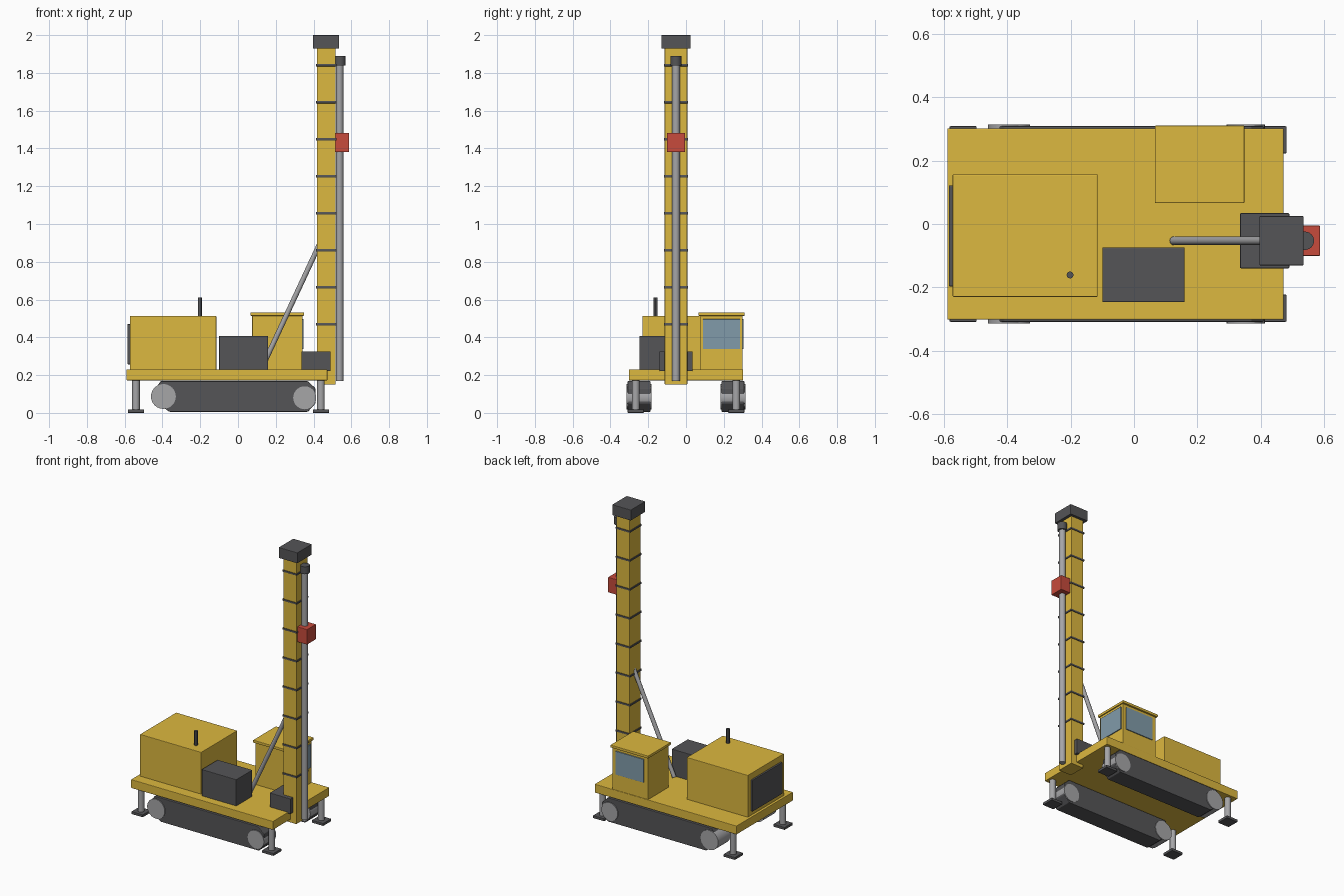
import bpy
from mathutils import Vector

if "Cube" in bpy.data.objects:
    bpy.data.objects.remove(bpy.data.objects["Cube"])


def material(name, rgb):
    m = bpy.data.materials.new(name)
    m.diffuse_color = (*rgb, 1)
    m.use_nodes = True
    m.node_tree.nodes["Principled BSDF"].inputs["Base Color"].default_value = m.diffuse_color
    return m


YELLOW = material("yellow_paint", (0.72, 0.48, 0.05))
DARK = material("dark_metal", (0.09, 0.09, 0.095))
STEEL = material("steel", (0.38, 0.38, 0.39))
RED = material("red_paint", (0.57, 0.07, 0.045))
GLASS = material("glass", (0.22, 0.33, 0.4))


def finish(ob, name, mat, bevel=0.0):
    ob.name = name
    ob.data.materials.append(mat)
    if bevel:
        mod = ob.modifiers.new("edge", 'BEVEL')
        mod.width = bevel
        mod.segments = 2
    return ob


def box(name, x, y, z, mat, bevel=0.003):
    """Box from (min, max) ranges."""
    bpy.ops.mesh.primitive_cube_add(size=1)
    ob = bpy.context.object
    ob.location = [(r[0] + r[1]) / 2 for r in (x, y, z)]
    ob.scale = [abs(r[1] - r[0]) for r in (x, y, z)]
    bpy.ops.object.transform_apply(location=False, rotation=False, scale=True)
    return finish(ob, name, mat, bevel)


def rod(name, a, b, radius, mat, sides=24):
    """Cylinder between two points."""
    a, b = Vector(a), Vector(b)
    bpy.ops.mesh.primitive_cylinder_add(vertices=sides, radius=radius, depth=(b - a).length,
                                        location=(a + b) / 2)
    ob = bpy.context.object
    ob.rotation_euler = (b - a).to_track_quat('Z', 'Y').to_euler()
    bpy.ops.object.shade_smooth_by_angle()
    return finish(ob, name, mat)


def prism(name, profile, y0, y1, mat):
    """Extrude an x-z profile along y."""
    n = len(profile)
    verts = [(x, y, z) for y in (y0, y1) for x, z in profile]
    faces = [list(range(n)), list(range(2 * n - 1, n - 1, -1))]
    faces += [[i, i + n, (i + 1) % n + n, (i + 1) % n] for i in range(n)]
    me = bpy.data.meshes.new(name)
    me.from_pydata(verts, [], faces)
    ob = bpy.data.objects.new(name, me)
    bpy.context.collection.objects.link(ob)
    return finish(ob, name, mat, 0.004)


# Deck
box("deck", (-0.59, 0.473), (-0.302, 0.302), (0.172, 0.23), YELLOW)

# Crawler tracks and outriggers on both sides
track = [(-0.41, 0.168), (0.37, 0.168), (0.41, 0.13), (0.41, 0.05), (0.37, 0.006),
         (-0.365, 0.006), (-0.435, 0.06), (-0.435, 0.13)]
for s, side in ((-1, "right"), (1, "left")):
    y0, y1 = sorted((s * 0.187, s * 0.309))
    prism(f"track_{side}", track, y0, y1, DARK)
    rod(f"drive_wheel_{side}", (-0.395, s * 0.183, 0.087), (-0.395, s * 0.314, 0.087), 0.066, STEEL)
    rod(f"idler_wheel_{side}", (0.353, s * 0.183, 0.08), (0.353, s * 0.314, 0.08), 0.061, STEEL)
    for x, end in ((-0.54, "rear"), (0.439, "front")):
        y = s * 0.266
        rod(f"jack_leg_{end}_{side}", (x, y, 0.015), (x, y, 0.18), 0.02, STEEL)
        box(f"jack_pad_{end}_{side}", (x - 0.043, x + 0.043), (y - 0.043, y + 0.043), (0, 0.018), DARK)

# Engine housing with grille and exhaust
box("engine_housing", (-0.573, -0.115), (-0.23, 0.157), (0.225, 0.513), YELLOW)
box("radiator_grille", (-0.585, -0.565), (-0.197, 0.122), (0.257, 0.47), DARK)
rod("exhaust", (-0.202, -0.161, 0.5), (-0.202, -0.161, 0.61), 0.011, DARK, 12)

# Operator cab
box("cab", (0.075, 0.342), (0.077, 0.299), (0.225, 0.516), YELLOW)
box("cab_roof", (0.066, 0.349), (0.066, 0.311), (0.514, 0.532), YELLOW)
box("front_window", (0.335, 0.348), (0.09, 0.286), (0.338, 0.496), GLASS, 0.001)
box("side_window", (0.105, 0.315), (0.29, 0.305), (0.338, 0.496), GLASS, 0.001)

# Power pack and mast foot
box("power_pack", (-0.1, 0.16), (-0.247, -0.074), (0.225, 0.408), DARK)
box("mast_foot", (0.335, 0.491), (-0.14, 0.034), (0.222, 0.325), DARK)

# Mast with bands, crown and brace
YC = -0.053
box("mast", (0.418, 0.516), (YC - 0.06, YC + 0.06), (0.15, 1.94), YELLOW)
for i in range(8):
    z = 0.469 + i * 0.196
    box(f"mast_band_{i + 1}", (0.413, 0.521), (YC - 0.064, YC + 0.064), (z - 0.006, z + 0.006), DARK, 0.001)
box("mast_crown", (0.396, 0.536), (YC - 0.078, YC + 0.078), (1.928, 2.0), DARK)
rod("mast_brace", (0.125, YC, 0.235), (0.43, YC, 0.89), 0.0135, STEEL, 16)

# Drill string, swivel and rotary head
rod("drill_pipe", (0.538, YC, 0.17), (0.538, YC, 1.86), 0.02, STEEL)
rod("swivel", (0.54, YC, 1.84), (0.54, YC, 1.89), 0.029, DARK)
box("rotary_head", (0.514, 0.588), (YC - 0.048, YC + 0.048), (1.38, 1.483), RED)
